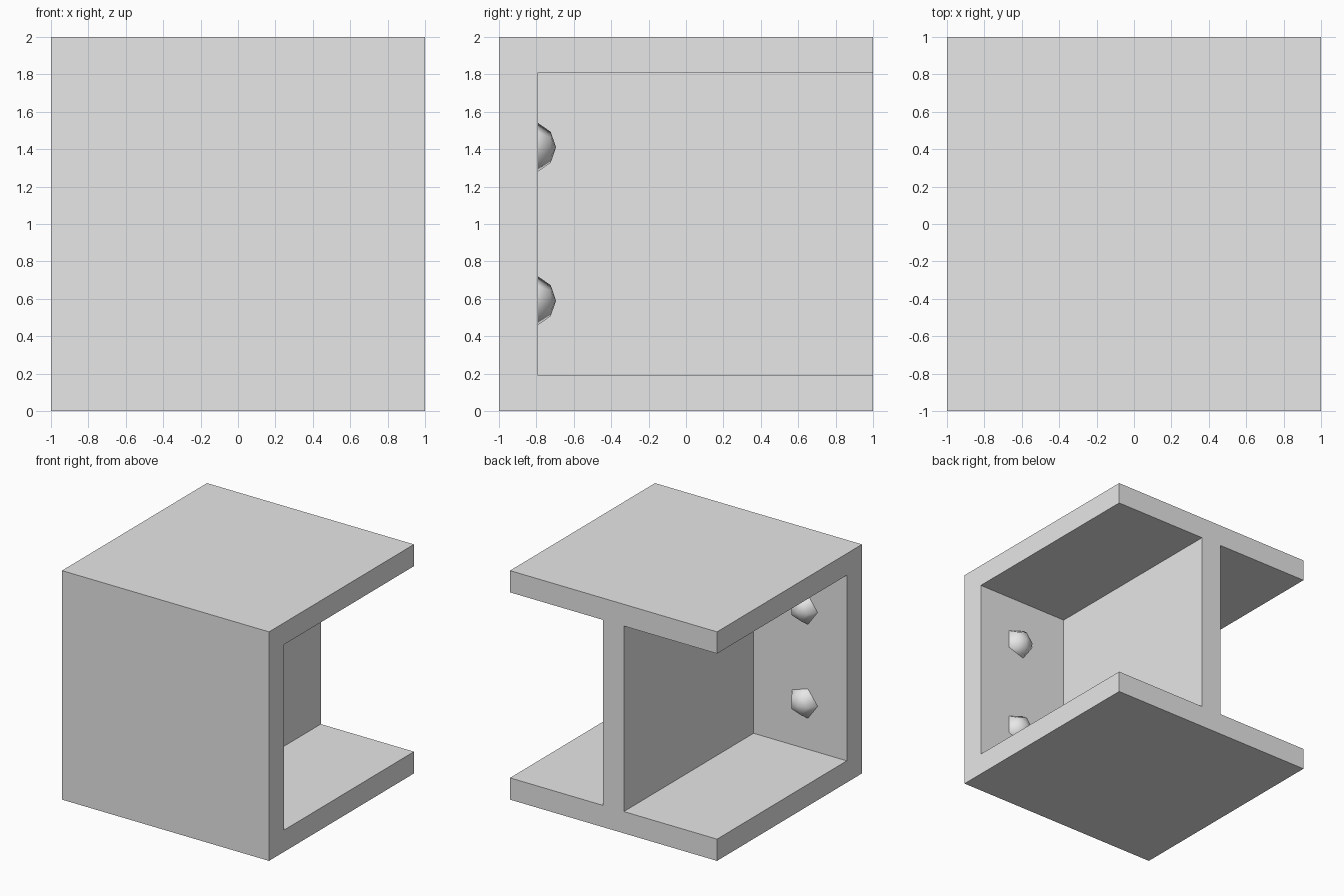
import bpy
import bmesh
from math import sin, cos, pi
from mathutils import Vector

cube = bpy.data.objects.get("Cube")
if cube:
    bpy.data.objects.remove(cube, do_unlink=True)

WALL = 0.2          # plate thickness
INNER_Y = -0.79     # inner face of the front plate

steel = bpy.data.materials.new("light_grey")
steel.use_nodes = True
GREY = (0.8, 0.8, 0.8, 1)
steel.diffuse_color = GREY
steel.node_tree.nodes["Principled BSDF"].inputs["Base Color"].default_value = GREY


def add_object(name, bm):
    mesh = bpy.data.meshes.new(name)
    bmesh.ops.recalc_face_normals(bm, faces=bm.faces)
    bm.to_mesh(mesh)
    bm.free()
    mesh.materials.append(steel)
    obj = bpy.data.objects.new(name, mesh)
    bpy.context.collection.objects.link(obj)
    return obj


def box(name, low, high):
    low, high = Vector(low), Vector(high)
    bm = bmesh.new()
    bmesh.ops.create_cube(bm, size=1)
    bmesh.ops.scale(bm, vec=high - low, verts=bm.verts)
    bmesh.ops.translate(bm, vec=(low + high) / 2, verts=bm.verts)
    return add_object(name, bm)


def stud(name, x, z, radius=0.148, sides=5):
    # Five-sided ball spun about the y axis, half sunk in the plate
    centre = Vector((x, -0.695 - radius, z))
    bm = bmesh.new()
    points = [bm.verts.new(centre + radius * Vector((-sin(a), cos(a), 0)))
              for a in (pi * i / sides for i in range(sides + 1))]
    edges = [bm.edges.new(pair) for pair in zip(points, points[1:])]
    bmesh.ops.spin(bm, geom=points + edges, cent=centre, axis=(0, 1, 0),
                   angle=2 * pi, steps=sides, use_duplicate=False)
    bmesh.ops.remove_doubles(bm, verts=bm.verts, dist=0.001)
    obj = add_object(name, bm)
    obj.data.shade_smooth()
    return obj


# Block with an open bay cut into each side, leaving a central web
body = box("bracket_body", (-1, -1, 0), (1, 1, 2))
for side in (-1, 1):
    xs = sorted((side * WALL / 2, side * 1.5))
    cutter = box("bay_cutter", (xs[0], INNER_Y, 0.19), (xs[1], 1.5, 1.81))
    cutter.hide_render = True
    cut = body.modifiers.new("bay", 'BOOLEAN')
    cut.operation = 'DIFFERENCE'
    cut.solver = 'EXACT'
    cut.object = cutter
    bpy.context.view_layer.objects.active = body
    bpy.ops.object.modifier_apply(modifier=cut.name)
    bpy.data.objects.remove(cutter, do_unlink=True)

# Four studs on the inner face of the front plate
for side, side_name in ((-1, "right"), (1, "left")):
    for z, level in ((0.59, "lower"), (1.41, "upper")):
        stud(f"{level}_{side_name}_stud", side * 0.583, z)
